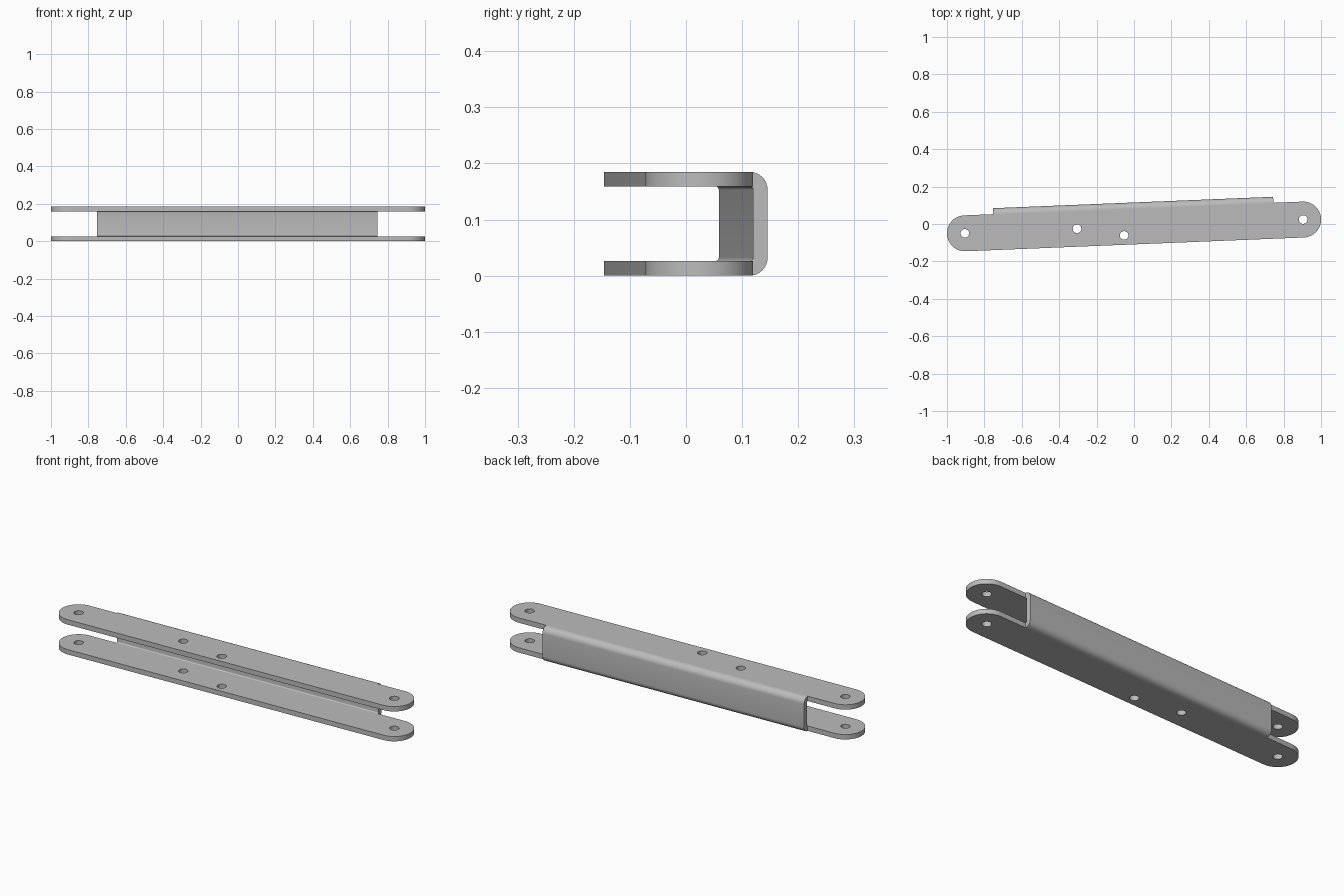
import bpy, bmesh
from math import pi, sin, cos, radians
from mathutils import Matrix, Vector

if "Cube" in bpy.data.objects:
    bpy.data.objects.remove(bpy.data.objects["Cube"])

HEIGHT, THICK = 0.185, 0.026      # overall height, sheet thickness
REACH, RADIUS = 0.905, 0.096      # end hole offset, rounded end radius
HOLE = 0.023
WALL_HALF, WALL_OUT = 0.75, 0.128  # half length and outer face of the back wall
PLACE = Matrix.Translation((0, -0.013, 0)) @ Matrix.Rotation(radians(2.33), 4, 'Z')

steel = bpy.data.materials.new("steel_grey")
steel.use_nodes = True
GREY = (0.5, 0.5, 0.5, 1)
steel.diffuse_color = GREY
steel.node_tree.nodes["Principled BSDF"].inputs["Base Color"].default_value = GREY


def arc(cx, cy, r, start, end, steps):
    angles = [start + (end - start) * i / steps for i in range(steps + 1)]
    return [(cx + r * cos(a), cy + r * sin(a)) for a in angles]


def add_loop(bm, points):
    verts = [bm.verts.new(p) for p in points]
    return [bm.edges.new((v, verts[i - 1])) for i, v in enumerate(verts)]


def extrude_loops(name, loops, offset):
    """Fill the outer loop minus the inner ones, then give it depth."""
    bm = bmesh.new()
    edges = [e for loop in loops for e in add_loop(bm, loop)]
    bmesh.ops.triangle_fill(bm, edges=edges, use_beauty=True)
    result = bmesh.ops.extrude_face_region(bm, geom=bm.faces[:], use_keep_orig=True)
    moved = [v for v in result["geom"] if isinstance(v, bmesh.types.BMVert)]
    bmesh.ops.translate(bm, verts=moved, vec=Vector(offset))
    bmesh.ops.recalc_face_normals(bm, faces=bm.faces[:])
    bmesh.ops.dissolve_limit(bm, angle_limit=0.001, verts=bm.verts[:], edges=bm.edges[:])
    bm.transform(PLACE)
    mesh = bpy.data.meshes.new(name)
    bm.to_mesh(mesh)
    bm.free()
    mesh.materials.append(steel)
    obj = bpy.data.objects.new(name, mesh)
    bpy.context.collection.objects.link(obj)
    bpy.ops.object.select_all(action='DESELECT')
    obj.select_set(True)
    bpy.context.view_layer.objects.active = obj
    bpy.ops.object.shade_smooth_by_angle(angle=radians(30))


# Two round-ended plates, each with four pin holes
outline = (arc(REACH, 0, RADIUS, -pi / 2, pi / 2, 24)
           + arc(-REACH, 0, RADIUS, pi / 2, 3 * pi / 2, 24))
centres = [(-REACH, 0), (REACH, 0), (-0.305, 0), (-0.055, -0.046)]
holes = [arc(x, y, HOLE, 0, 2 * pi, 24)[:-1] for x, y in centres]
for name, z in (("lower_plate", 0), ("upper_plate", HEIGHT - THICK)):
    loops = [[(x, y, z) for x, y in loop] for loop in [outline] + holes]
    extrude_loops(name, loops, (0, 0, THICK))

# Back wall with a rounded bend joining it to each plate
inner = 0.006
outer = inner + THICK
bend_y = WALL_OUT - outer
profile = ([(bend_y, 0)]
           + arc(bend_y, outer, outer, -pi / 2, 0, 8)[1:]
           + arc(bend_y, HEIGHT - outer, outer, 0, pi / 2, 8)
           + arc(bend_y, HEIGHT - outer, inner, pi / 2, 0, 6)
           + arc(bend_y, outer, inner, 0, -pi / 2, 6))
extrude_loops("back_wall", [[(-WALL_HALF, y, z) for y, z in profile]],
              (2 * WALL_HALF, 0, 0))
